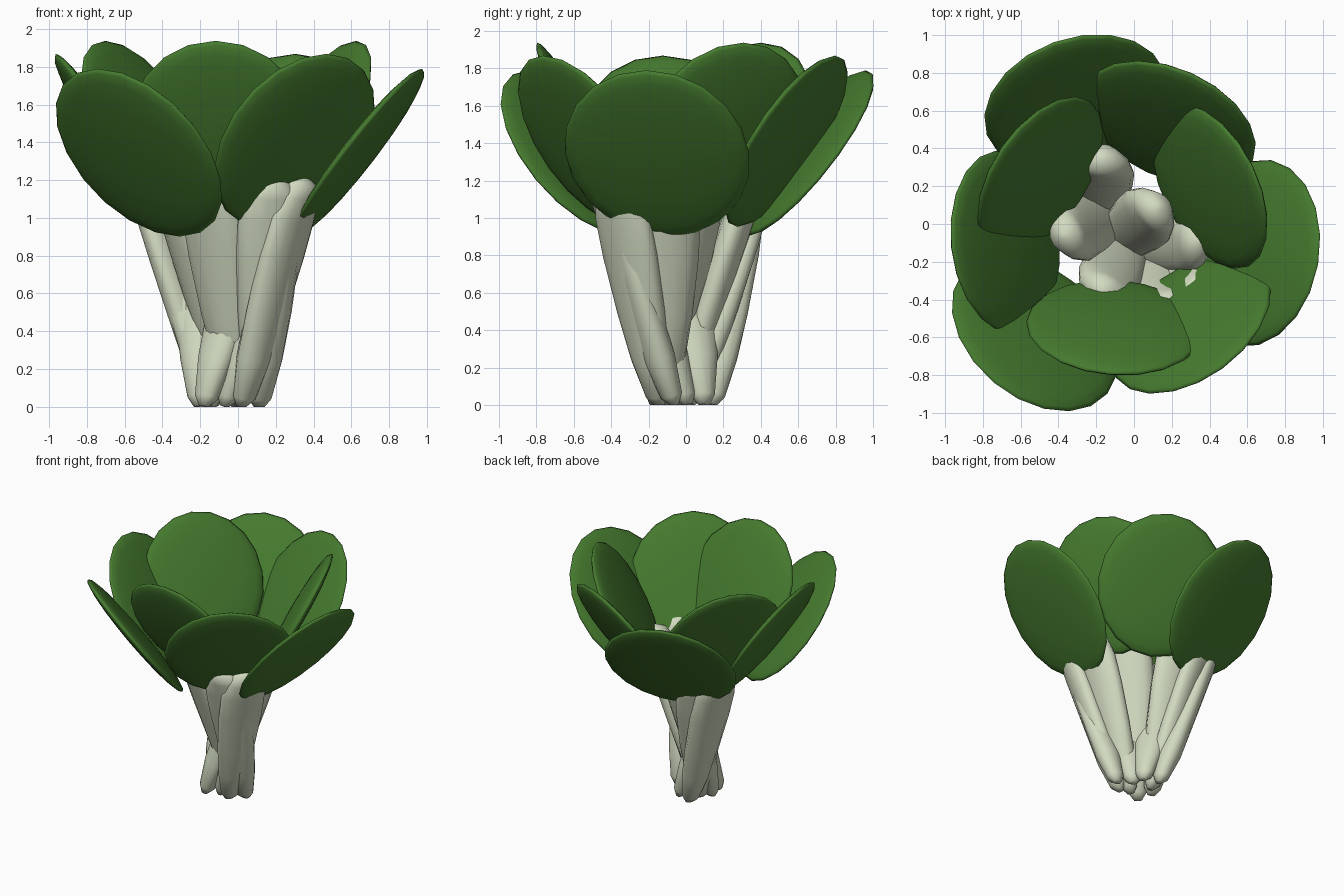
import bpy, bmesh, math
from mathutils import Vector, Matrix

if "Cube" in bpy.data.objects:
    bpy.data.objects.remove(bpy.data.objects["Cube"])

CENTRE = Vector((-0.065, -0.03, 0))


def material(name, rgb):
    m = bpy.data.materials.new(name)
    m.diffuse_color = (*rgb, 1)
    m.use_nodes = True
    m.node_tree.nodes["Principled BSDF"].inputs["Base Color"].default_value = m.diffuse_color
    return m


GREEN = material("leaf green", (0.06, 0.195, 0.028))
PALE = material("pale stalk", (0.64, 0.70, 0.53))


def frame(az):
    a = math.radians(az)
    return Vector((math.cos(a), math.sin(a), 0)), Vector((-math.sin(a), math.cos(a), 0))


def finish(name, bm, mat):
    bmesh.ops.recalc_face_normals(bm, faces=bm.faces)
    for f in bm.faces:
        f.smooth = True
    me = bpy.data.meshes.new(name)
    bm.to_mesh(me)
    bm.free()
    me.materials.append(mat)
    ob = bpy.data.objects.new(name, me)
    bpy.context.collection.objects.link(ob)


# Leaf blade: thin flattened ellipsoid leaning outwards
def blade(name, az, r, z, half_w, half_l, tilt):
    rad, tan = frame(az)
    t = math.radians(tilt)
    long_axis = rad * math.sin(t) + Vector((0, 0, math.cos(t)))
    normal = tan.cross(long_axis)
    c = CENTRE + rad * r + Vector((0, 0, z))
    m = Matrix((tan * half_w, long_axis * half_l, normal * 0.055)).transposed().to_4x4()
    bm = bmesh.new()
    bmesh.ops.create_uvsphere(bm, u_segments=20, v_segments=12, radius=1,
                              matrix=Matrix.Translation(c) @ m)
    finish(name, bm, GREEN)


# Stalk outline: height and half width from foot to rounded tip
STALK = ((0, .03), (.05, .065), (.25, .11), (.5, .145), (.8, .17),
         (1.0, .172), (1.12, .145), (1.19, .09), (1.225, .02))


# Stalk: oval section along a straight line from its foot, leaning its own way
def stalk(name, foot_az, foot_r, lean_az, slope, thick):
    foot = CENTRE + frame(foot_az)[0] * foot_r
    rad, tan = frame(lean_az)
    out = (rad - Vector((0, 0, slope))).normalized()
    bm = bmesh.new()
    rings = []
    n = 14
    for z, w in STALK:
        c = foot + rad * (slope * z) + Vector((0, 0, z))
        h = min(thick, w * 0.9)
        ring = []
        for k in range(n):
            a = 2 * math.pi * k / n
            v = c + tan * (w * math.cos(a)) + out * (h * math.sin(a))
            v.z = max(v.z, 0)
            ring.append(bm.verts.new(v))
        rings.append(ring)
    for a, b in zip(rings, rings[1:]):
        for k in range(n):
            bm.faces.new((a[k], a[(k + 1) % n], b[(k + 1) % n], b[k]))
    bm.faces.new(rings[0])
    bm.faces.new(rings[-1])
    finish(name, bm, PALE)


# ring: first angle, radius, height, half width, half length, tilt, foot radius, stalk slope
RINGS = {
    "outer": (350, 0.715, 1.345, 0.50, 0.56, 37.5, 0.18, 0.33),
    "middle": (66, 0.62, 1.41, 0.485, 0.54, 32, 0.14, 0.33),
    "inner": (26, 0.52, 1.48, 0.47, 0.52, 28.5, 0.09, 0.35),
}

# Three rings of three leaves; the stalks lean mirrored across the diagonal
for ring, (az0, r, z, hw, hl, tilt, foot, slope) in RINGS.items():
    for k in range(3):
        az = az0 + 120 * k
        blade(f"{ring}_leaf_{k + 1}", az, r, z, hw, hl, tilt)
        stalk(f"{ring}_stalk_{k + 1}", az, foot, -90 - az, slope, 0.085)
